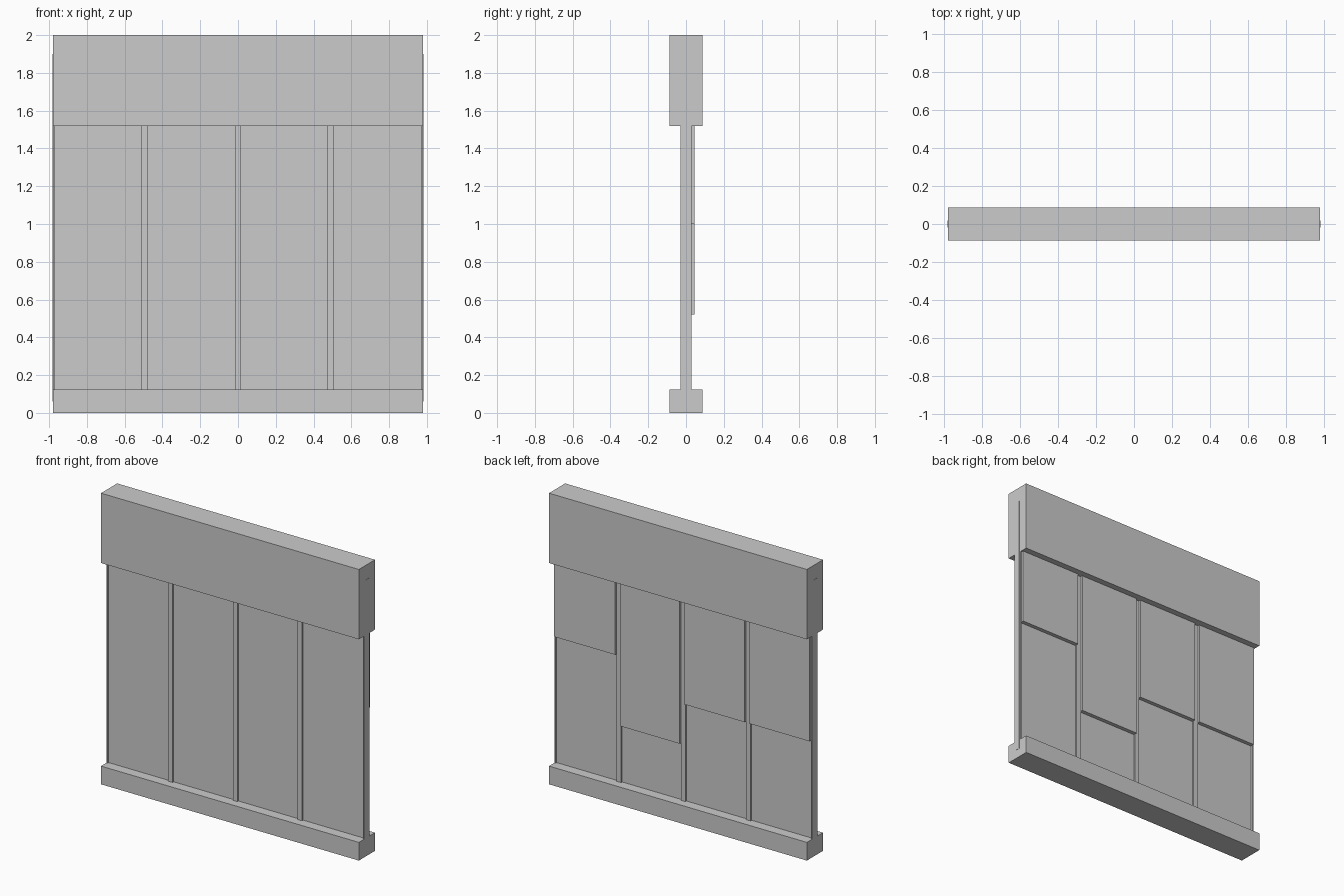
import bpy

if "Cube" in bpy.data.objects:
    bpy.data.objects.remove(bpy.data.objects["Cube"])


def box(name, x, y, z):
    """Box from (min, max) ranges on each axis."""
    bpy.ops.mesh.primitive_cube_add(
        size=1, location=[(a + b) / 2 for a, b in (x, y, z)])
    o = bpy.context.object
    o.name = name
    o.scale = [b - a for a, b in (x, y, z)]
    bpy.ops.object.transform_apply(location=False, rotation=False, scale=True)
    return o


HALF = 0.98        # half width of the wall
DEEP = 0.0875      # half depth of the beams
BASE, HEAD = 0.125, 1.52

# Thick beams at top and bottom
box("bottom_beam", (-HALF, HALF), (-DEEP, DEEP), (0, BASE))
box("top_beam", (-HALF, HALF), (-DEEP, DEEP), (HEAD, 2))

# Thin core sheet, ends just showing on the beam ends
box("core_sheet", (-HALF - 0.002, HALF + 0.002), (-0.018, 0.018), (0.06, 1.9))

# Upright studs, standing proud of the sheet on both faces
studs = [(-HALF, -0.97), (-0.512, -0.476), (-0.016, 0.016),
         (0.472, 0.508), (0.97, HALF)]
for i, x in enumerate(studs):
    box(f"stud_{i + 1}", x, (-0.03, 0.03), (BASE, HEAD))

# Back boards of differing length hung between the studs
for i, bottom in enumerate([0.80, 0.80, 0.52, 1.0]):
    box(f"back_board_{i + 1}", (studs[i][1], studs[i + 1][0]),
        (0.016, 0.045), (bottom, HEAD))
